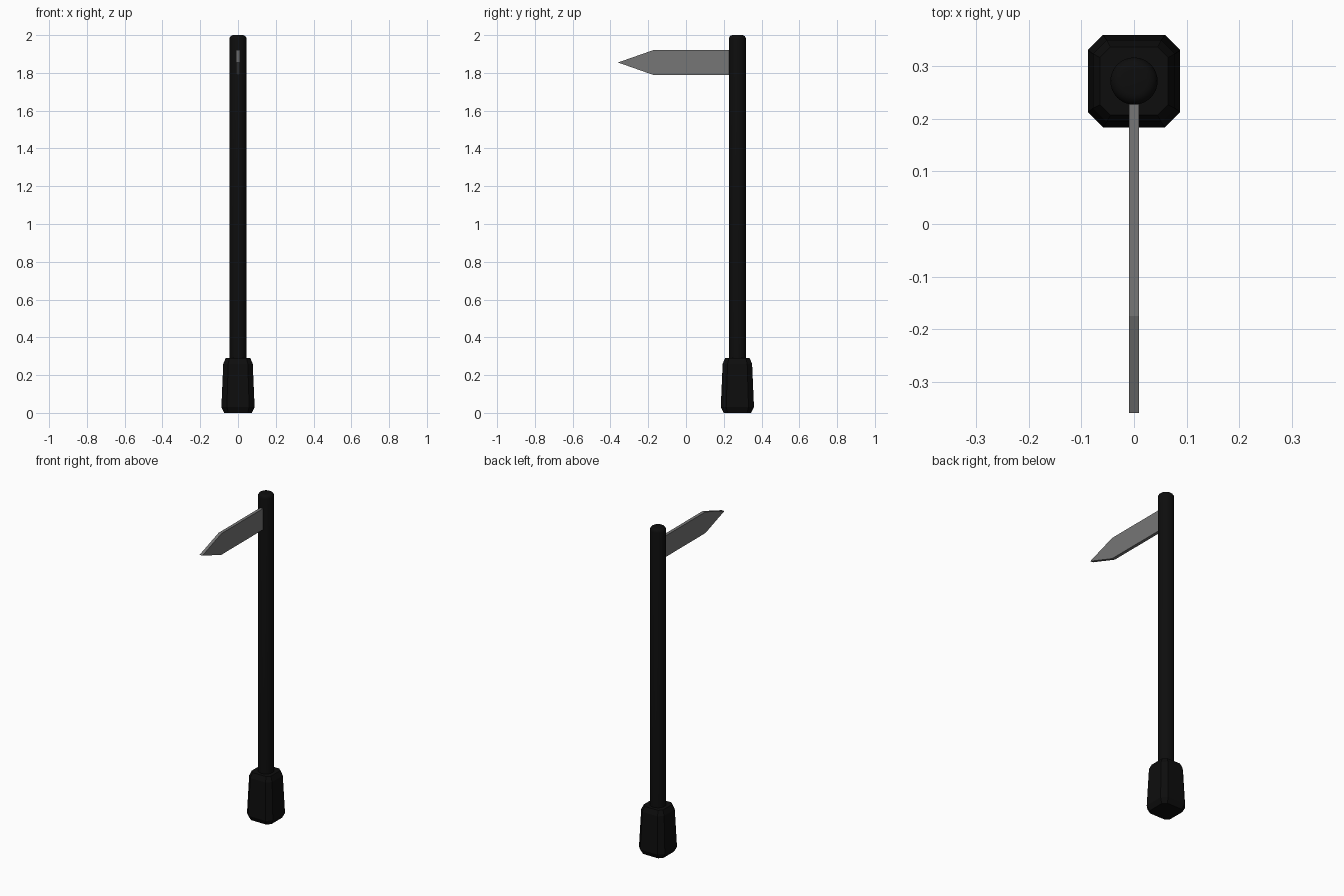
import bpy, bmesh, math

if "Cube" in bpy.data.objects:
    bpy.data.objects.remove(bpy.data.objects["Cube"])

CY = 0.272  # post centre on y


def material(name, v):
    m = bpy.data.materials.new(name)
    m.diffuse_color = (v, v, v, 1)
    m.use_nodes = True
    m.node_tree.nodes["Principled BSDF"].inputs["Base Color"].default_value = m.diffuse_color
    return m


def loft(name, rings, mat):
    """Skin a stack of equal-sized rings and cap both ends."""
    bm = bmesh.new()
    loops = [[bm.verts.new(p) for p in ring] for ring in rings]
    n = len(loops[0])
    for a, b in zip(loops, loops[1:]):
        for i in range(n):
            j = (i + 1) % n
            bm.faces.new((a[i], a[j], b[j], b[i]))
    bm.faces.new(loops[0][::-1])
    bm.faces.new(loops[-1])
    bmesh.ops.recalc_face_normals(bm, faces=bm.faces)
    me = bpy.data.meshes.new(name)
    bm.to_mesh(me)
    bm.free()
    me.materials.append(mat)
    ob = bpy.data.objects.new(name, me)
    bpy.context.collection.objects.link(ob)
    return ob


def octagon(h, c, z):
    """Square of half-width h with corners cut by c."""
    k = h - c
    pts = [(h, -k), (h, k), (k, h), (-k, h), (-h, k), (-h, -k), (-k, -h), (k, -h)]
    return [(x, CY + y, z) for x, y in pts]


def circle(r, z, n=32):
    return [(r * math.cos(math.tau * i / n), CY + r * math.sin(math.tau * i / n), z)
            for i in range(n)]


black = material("black_paint", 0.004)
grey = material("grey_metal", 0.18)

# Tapered, chamfered foot
loft("base", [octagon(0.073, 0.022, 0), octagon(0.088, 0.029, 0.03),
              octagon(0.078, 0.026, 0.26), octagon(0.065, 0.02, 0.29)], black)

# Round post with a softened top edge
R, B = 0.045, 0.02
top = [circle(R - B + B * math.cos(a), 2 - B + B * math.sin(a))
       for a in (math.pi / 2 * i / 4 for i in range(5))]
post = loft("post", [circle(R, 0.27)] + top, black)
bpy.context.view_layer.objects.active = post
post.select_set(True)
bpy.ops.object.shade_smooth_by_angle(angle=math.radians(40))

# Pointed sign board
outline = [(0.24, 1.79), (0.24, 1.92), (-0.175, 1.92), (-0.36, 1.855), (-0.175, 1.79)]
loft("sign_board", [[(x, y, z) for y, z in outline] for x in (-0.0095, 0.0095)], grey)
